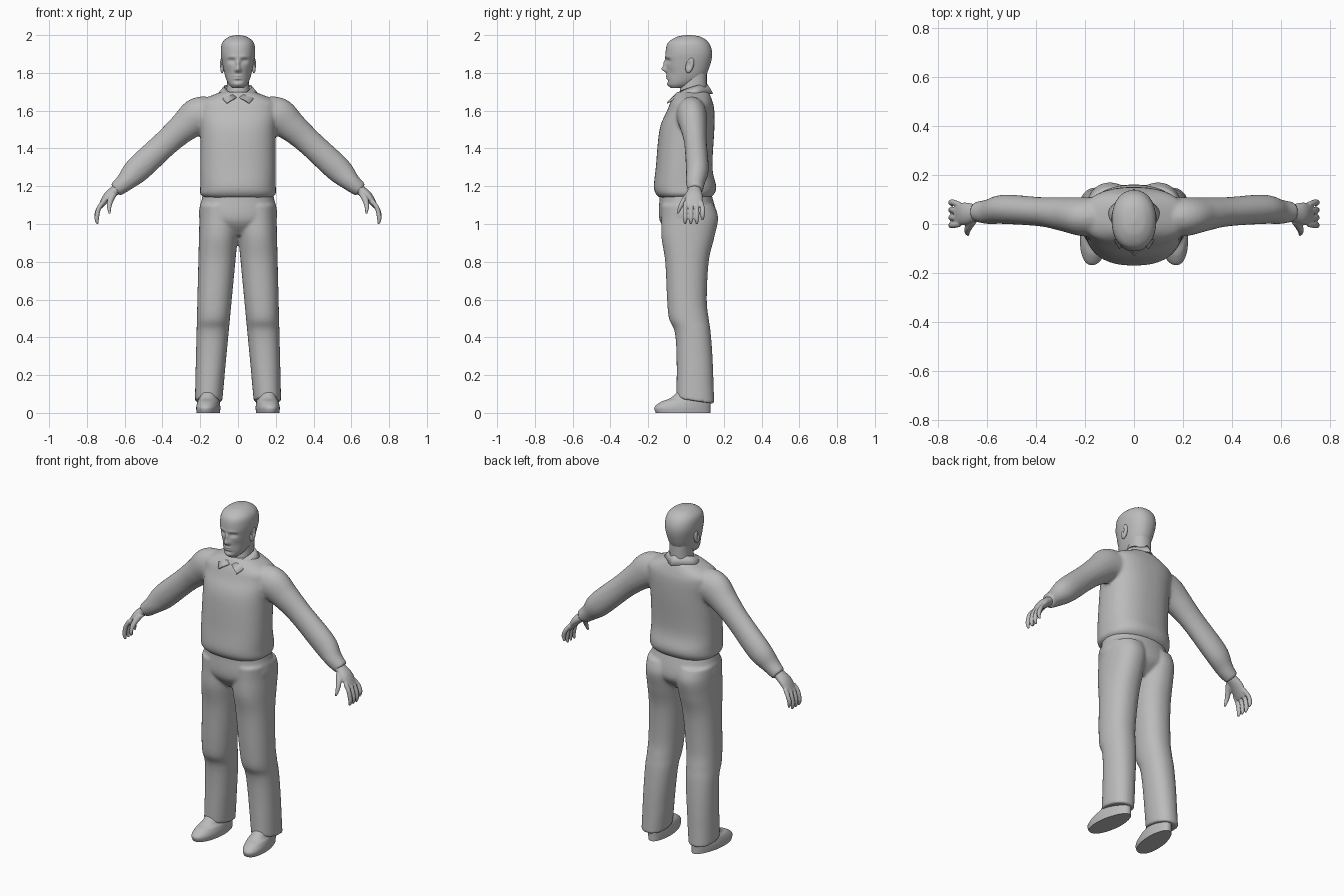
import bpy, bmesh
from math import sin, cos, pi, radians, exp, copysign
from mathutils import Vector, Matrix

if "Cube" in bpy.data.objects:
    bpy.data.objects.remove(bpy.data.objects["Cube"])

grey = bpy.data.materials.new("plain_grey")
grey.use_nodes = True
grey.diffuse_color = (0.5, 0.5, 0.5, 1)
grey.node_tree.nodes["Principled BSDF"].inputs["Base Color"].default_value = grey.diffuse_color


def spline(points, steps):
    """Smooth path through rows of numbers."""
    points = [Vector(point) for point in points]
    path = []
    for i, (b, c) in enumerate(zip(points, points[1:])):
        a = points[max(i - 1, 0)]
        d = points[min(i + 2, len(points) - 1)]
        for k in range(steps):
            t = k / steps
            path.append(b + t / 2 * ((c - a) + t * ((2 * a - 5 * b + 4 * c - d)
                                                    + t * (3 * b - a - 3 * c + d))))
    return path + [points[-1]]


def rounded(value, power):
    return copysign(abs(value) ** (2 / power), value)


def skin(bm, rows):
    """Join closed rows of points into a capped surface."""
    rows = [[bm.verts.new(point) for point in row] for row in rows]
    for lower, upper in zip(rows, rows[1:]):
        for k in range(len(lower)):
            bm.faces.new((lower[k - 1], lower[k], upper[k], upper[k - 1]))
    bm.faces.new(rows[0])
    bm.faces.new(rows[-1])


def stack(bm, levels, side=1, power=2.2, segs=48, steps=6, centre=lambda z: 0):
    """Level outlines, each given by height, half width, front and back."""
    rows = []
    for z, half, front, back in spline(levels, steps):
        row = []
        for k in range(segs):
            angle = 2 * pi * k / segs
            across, along = rounded(cos(angle), power), rounded(sin(angle), power)
            row.append((side * (centre(z) + half * across),
                        (front + back) / 2 + (back - front) / 2 * along, z))
        rows.append(row)
    skin(bm, rows)


def limb(bm, joints, side=1, segs=24, steps=6):
    """Tube whose rings turn with the path: place, thickness and depth radius."""
    path = spline(joints, steps)
    rows = []
    for i, (x, y, z, thick, deep) in enumerate(path):
        heading = path[min(i + 1, len(path) - 1)] - path[max(i - 1, 0)]
        across = Vector((-heading[2], 0, heading[0])).normalized()
        row = []
        for k in range(segs):
            angle = 2 * pi * k / segs
            point = Vector((x, y + deep * sin(angle), z)) + across * thick * cos(angle)
            row.append((side * point.x, point.y, point.z))
        rows.append(row)
    skin(bm, rows)


def finish(name, bm, voxel=0, sharp=60):
    """Make the object; a voxel size blends overlapping pieces together."""
    bmesh.ops.recalc_face_normals(bm, faces=bm.faces)
    mesh = bpy.data.meshes.new(name)
    bm.to_mesh(mesh)
    bm.free()
    mesh.materials.append(grey)
    part = bpy.data.objects.new(name, mesh)
    bpy.context.scene.collection.objects.link(part)
    if voxel:
        blend = part.modifiers.new("blend", 'REMESH')
        blend.mode = 'VOXEL'
        blend.voxel_size = voxel
        blend.use_smooth_shade = True
        soften = part.modifiers.new("soften", 'SMOOTH')
        soften.iterations = 4
    else:
        bpy.ops.object.select_all(action='DESELECT')
        part.select_set(True)
        bpy.context.view_layer.objects.active = part
        bpy.ops.object.shade_smooth_by_angle(angle=radians(sharp))
    return part


# Sweater: torso and both sleeves blended together
bm = bmesh.new()
stack(bm, [(1.14, .18, -.14, .13), (1.16, .2, -.16, .15), (1.2, .2, -.17, .16),
           (1.3, .2, -.16, .14), (1.5, .2, -.14, .15), (1.6, .21, -.1, .15),
           (1.65, .2, -.08, .14), (1.7, .09, -.05, .12)], power=2.4)
for side in (1, -1):
    limb(bm, [(.13, .03, 1.58, .09, .08), (.21, .03, 1.57, .1, .08), (.29, .04, 1.51, .08, .07),
              (.38, .05, 1.43, .07, .06), (.53, .06, 1.29, .07, .06), (.6, .05, 1.22, .05, .05),
              (.65, .05, 1.18, .04, .04)], side)
finish("sweater", bm, voxel=.009)

# Trousers: hips and two loose legs that spread toward the hem
bm = bmesh.new()
stack(bm, [(1.18, .18, -.14, .12), (1.14, .19, -.14, .14), (1.02, .2, -.14, .16), (.94, .06, -.08, .09)])
for side in (1, -1):
    levels = [(1.1, -.13, .15), (1.03, -.13, .17), (.93, -.13, .15), (.8, -.11, .12), (.6, -.1, .11),
              (.5, -.09, .12), (.43, -.06, .13), (.3, -.05, .14), (.07, -.05, .15)]
    stack(bm, [(z, .07 + z * .035, front, back) for z, front, back in levels],
          side, centre=lambda z: .16 - z * .06)
for vert in bm.verts:
    if vert.co.z < .2:
        vert.co.z -= vert.co.y * .15
finish("trousers", bm, voxel=.008)

# Head, its face pushed in and out: offset, height, width, tallness, push
features = {
    "nose_tip": (0, 1.82, .013, .015, -.025),
    "nose_bridge": (0, 1.85, .01, .02, -.015),
    "nostril": (.012, 1.813, .008, .008, -.007),
    "eye_socket": (.034, 1.864, .017, .011, .013),
    "eyelid": (.034, 1.862, .01, .006, -.005),
    "brow": (.03, 1.885, .03, .01, -.004),
    "upper_lip": (0, 1.783, .02, .005, -.007),
    "lower_lip": (0, 1.77, .02, .005, -.006),
    "lip_crease": (0, 1.757, .02, .006, .004),
    "chin": (0, 1.738, .025, .012, -.006),
    "cheek_hollow": (.05, 1.8, .02, .025, .005),
}
bm = bmesh.new()
stack(bm, [(1.72, .03, -.08, -.02), (1.74, .05, -.094, .04), (1.78, .067, -.1, .1),
           (1.85, .083, -.105, .13), (1.91, .091, -.108, .138), (1.96, .083, -.095, .12),
           (1.99, .05, -.05, .08), (2, .01, 0, .03)], segs=112, steps=12)
for vert in bm.verts:
    if vert.co.y < -.02:
        x, z = abs(vert.co.x), vert.co.z
        for offset, height, width, tall, push in features.values():
            vert.co.y += push * exp(-((x - offset) / width) ** 2 - ((z - height) / tall) ** 2)
finish("head", bm, sharp=80)

# Neck
bm = bmesh.new()
stack(bm, [(1.64, .07, -.04, .11), (1.72, .06, -.03, .11), (1.81, .06, -.01, .11)])
finish("neck", bm)

for side, label in ((1, "left"), (-1, "right")):
    # Ear: leaning oval with a hollow
    bm = bmesh.new()
    place = Matrix.Translation((side * .084, .02, 1.84)) @ Matrix.Rotation(radians(-15), 4, 'X')
    bmesh.ops.create_uvsphere(bm, u_segments=32, v_segments=24, radius=1,
                              matrix=place @ Matrix.Diagonal((.013, .021, .042, 1)))
    for vert in bm.verts:
        if abs(vert.co.x) > .084:
            vert.co.x -= side * .012 * exp(-((vert.co.y - .015) / .009) ** 2
                                           - ((vert.co.z - 1.845) / .02) ** 2)
    finish(label + "_ear", bm)

    # Hand: palm, four curled fingers and thumb
    bm = bmesh.new()
    limb(bm, [(.61, .046, 1.21, .03, .034), (.65, .045, 1.178, .027, .036),
              (.69, .042, 1.145, .024, .046), (.73, .04, 1.09, .012, .044)], side)
    for finger in range(4):
        y = finger * .026
        lift = .02 if finger == 3 else 0
        fan = (finger - 1) * .005
        limb(bm, [(.712, y, 1.118, .012, .012), (.737, y + fan, 1.083, .012, .012),
                  (.748, y + fan, 1.03 + lift, .012, .012), (.742, y + fan, 1 + lift, .006, .006)], side)
    limb(bm, [(.655, .02, 1.165, .018, .02), (.675, -.01, 1.125, .016, .017),
              (.682, -.03, 1.09, .012, .012), (.679, -.044, 1.055, .006, .006)], side)
    finish(label + "_hand", bm, voxel=.004)

    # Shoe: narrow heel, toe turned slightly outward
    bm = bmesh.new()
    stack(bm, [(0, .06, -.16, .13), (.03, .062, -.167, .13), (.06, .057, -.13, .13),
               (.08, .05, -.08, .12), (.13, .045, -.03, .12)], side)
    for vert in bm.verts:
        vert.co.x *= 1 - max(vert.co.y, 0) * 1.3
        vert.co.x += side * (.155 - vert.co.y * .1)
    finish(label + "_shoe", bm, sharp=45)

# Shirt collar: folded strip from the nape to the front points
fold = spline([(0, .11, 1.74), (.07, .05, 1.73), (.05, -.03, 1.7), (.008, -.07, 1.67)], 8)
edge = spline([(0, .14, 1.69), (.1, .06, 1.69), (.09, -.04, 1.67), (.06, -.1, 1.64)], 8)
bm = bmesh.new()
fold, edge = [[bm.verts.new(point) for point in line] for line in (fold, edge)]
for i in range(len(fold) - 1):
    bm.faces.new((fold[i], fold[i + 1], edge[i + 1], edge[i]))
collar = finish("shirt_collar", bm, sharp=45)
collar.modifiers.new("mirror", 'MIRROR')
cloth = collar.modifiers.new("thickness", 'SOLIDIFY')
cloth.thickness = .007
cloth.offset = 0
